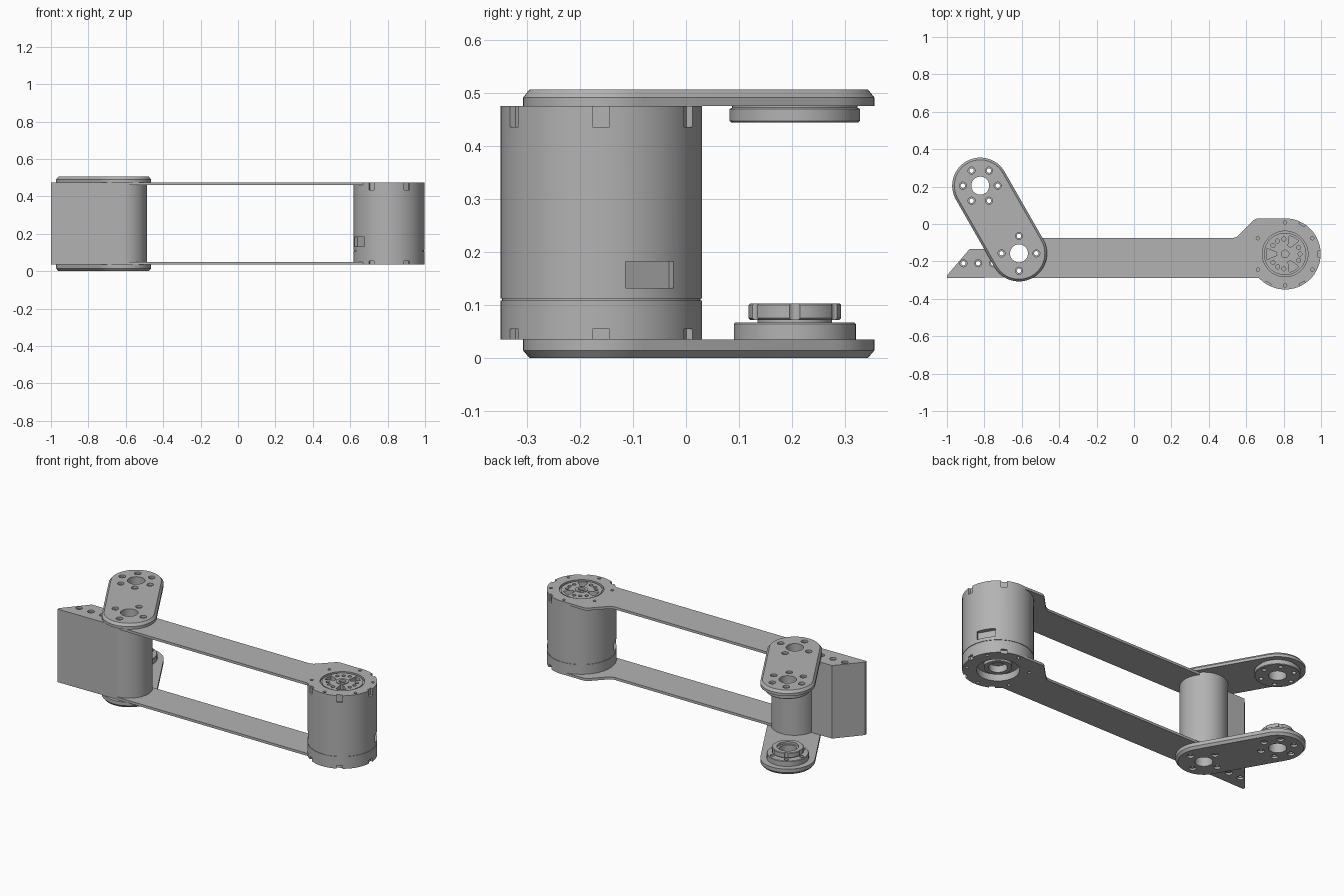
import bpy, bmesh
from math import sin, cos, radians, atan2, pi

cube = bpy.data.objects.get("Cube")
if cube:
    bpy.data.objects.remove(cube, do_unlink=True)

grey = bpy.data.materials.new("machined grey")
grey.use_nodes = True
grey.diffuse_color = (0.45, 0.45, 0.45, 1)
grey.node_tree.nodes["Principled BSDF"].inputs["Base Color"].default_value = (0.45, 0.45, 0.45, 1)

ELBOW = (-0.615, -0.157)
TIP = (-0.822, 0.205)
MOTOR = (0.808, -0.16)
LOW, HIGH = 0.035, 0.475


def arc(c, r, a0, a1, n):
    """Points along an arc, angles in degrees, both ends included."""
    return [(c[0] + r * cos(radians(a0 + (a1 - a0) * i / n)),
             c[1] + r * sin(radians(a0 + (a1 - a0) * i / n))) for i in range(n + 1)]


def loft(bm, rings):
    """Join (outline, z) rings of equal length into a capped solid."""
    rows = [[bm.verts.new((x, y, z)) for x, y in pts] for pts, z in rings]
    n = len(rows[0])
    for a, b in zip(rows, rows[1:]):
        for i in range(n):
            j = (i + 1) % n
            bm.faces.new((a[i], a[j], b[j], b[i]))
    bm.faces.new(rows[0][::-1])
    bm.faces.new(rows[-1])


def lathe(bm, c, profile, n=64):
    loft(bm, [(arc(c, r, 0, 360, n)[:-1], z) for r, z in profile])


def prism(bm, pts, z0, z1):
    loft(bm, [(pts, z0), (pts, z1)])


def capsule(r):
    a = math_dir = atan2(TIP[1] - ELBOW[1], TIP[0] - ELBOW[0]) * 180 / pi
    return arc(TIP, r, a - 90, a + 90, 32) + arc(ELBOW, r, a + 90, a + 270, 32)


def make(name, bm):
    bmesh.ops.recalc_face_normals(bm, faces=bm.faces)
    me = bpy.data.meshes.new(name)
    bm.to_mesh(me)
    bm.free()
    ob = bpy.data.objects.new(name, me)
    bpy.context.collection.objects.link(ob)
    me.materials.append(grey)
    return ob


def activate(ob):
    bpy.ops.object.select_all(action='DESELECT')
    ob.select_set(True)
    bpy.context.view_layer.objects.active = ob


def cut(ob, cutter):
    mod = ob.modifiers.new("cut", 'BOOLEAN')
    mod.operation = 'DIFFERENCE'
    mod.solver = 'EXACT'
    mod.object = cutter
    activate(ob)
    bpy.ops.object.modifier_apply(modifier=mod.name)


def bolt(bm, c, z0, z1):
    """Through hole, counterbored below z0 and above z1."""
    lathe(bm, c, [(.019, -.1), (.019, z0), (.012, z0), (.012, z1), (.019, z1), (.019, .6)], 16)


# Cutter for the joint bores and bolt circles
bm = bmesh.new()
lathe(bm, ELBOW, [(.048, -.1), (.048, .6)], 48)
lathe(bm, TIP, [(.048, -.1), (.048, .09), (.06, .09), (.06, .2), (.048, .2), (.048, .6)], 48)
for p in arc(ELBOW, .093, 0, 270, 3) + arc(TIP, .093, 0, 300, 5):
    bolt(bm, p, .012, .493)
joint_cutter = make("joint_cutter", bm)

# Cutter for the mounting holes in the end block
bm = bmesh.new()
for x in (-.912, -.833, -.754):
    bolt(bm, (x, -.21), .047, .463)
block_cutter = make("block_cutter", bm)

# End block with rounded elbow boss
bm = bmesh.new()
outline = [(-1, -.275), (-1, -.29)] + arc(ELBOW, .128, -90, 170, 48) + [(-.88, -.135)]
prism(bm, outline, LOW, HIGH)
end_block = make("end_block", bm)
cut(end_block, block_cutter)

# Two long arm plates flaring into the motor
plate = [(-.6, -.289), (.666, -.289)] + arc(MOTOR, .188, 223, 90, 32)
plate += [(.665, .03), (.65, .027), (.635, .017), (.567, -.053), (.55, -.068), (.53, -.075), (-.6, -.075)]
plates = []
for name, z0 in (("lower_arm_plate", LOW), ("upper_arm_plate", HIGH - .015)):
    bm = bmesh.new()
    prism(bm, plate, z0, z0 + .015)
    plates.append(make(name, bm))

# Chamfered elbow links
links = []
for name, profile in (("lower_link", [(.138, 0), (.15, .014), (.15, LOW)]),
                      ("upper_link", [(.15, HIGH), (.15, .491), (.138, .506)])):
    bm = bmesh.new()
    loft(bm, [(capsule(r), z) for r, z in profile])
    links.append(make(name, bm))

# Flanges on the link tips
bm = bmesh.new()
lathe(bm, TIP, [(.115, LOW), (.115, .064), (.112, .067), (.07, .067), (.07, .072),
                (.084, .072), (.087, .075), (.087, .1), (.084, .103)])
lower_flange = make("lower_flange", bm)
bm = bmesh.new()
lathe(bm, TIP, [(.12, .444), (.123, .447), (.123, .469), (.118, .472), (.118, HIGH)])
upper_flange = make("upper_flange", bm)

for ob in [end_block, lower_flange, upper_flange] + plates + links:
    cut(ob, joint_cutter)

# Motor housing with seam, bottom recess and top rotor
bm = bmesh.new()
lathe(bm, MOTOR, [(.05, .09), (.05, .05), (.075, .05), (.075, .075), (.115, .075), (.115, LOW),
                  (.19, LOW), (.19, .108), (.187, .108), (.187, .112), (.19, .112), (.19, HIGH),
                  (.122, HIGH), (.122, .462), (.113, .462), (.113, .471), (.035, .471),
                  (.035, HIGH), (.02, HIGH), (.02, .46)], 96)
motor = make("motor_housing", bm)


def radial_box(bm, angle, r0, r1, half, z0, z1):
    c, s = cos(radians(angle)), sin(radians(angle))
    corners = ((r0, -half), (r1, -half), (r1, half), (r0, half))
    prism(bm, [(MOTOR[0] + r * c - t * s, MOTOR[1] + r * s + t * c) for r, t in corners], z0, z1)


# Cutter for rim notches, ports, screw holes and rotor windows
bm = bmesh.new()
for a in (0, 60, 240, 300):
    radial_box(bm, a, .177, .22, .016, .435, .5)
    radial_box(bm, a, .177, .22, .016, 0, .055)
for a in (30, 210):
    radial_box(bm, a, .165, .22, .052, .132, .182)
for p in arc(MOTOR, .168, 30, 330, 5):
    lathe(bm, p, [(.009, .45), (.009, .5)], 12)
    lathe(bm, p, [(.009, 0), (.009, .055)], 12)
for a in (60, 180, 300):
    window = arc(MOTOR, .1, a - 17, a + 17, 8) + arc(MOTOR, .045, a + 10, a - 10, 4)
    prism(bm, window, .44, .5)
    for d in (35, 60, 85):
        p = arc(MOTOR, .08, a + d, a + d, 1)[0]
        lathe(bm, p, [(.011, .45), (.011, .5)], 12)
motor_cutter = make("motor_cutter", bm)
cut(motor, motor_cutter)

for helper in (joint_cutter, block_cutter, motor_cutter):
    bpy.data.objects.remove(helper, do_unlink=True)

# Smooth round walls, keep machined edges crisp
for ob in [motor, end_block, lower_flange, upper_flange] + plates + links:
    activate(ob)
    bpy.ops.object.shade_smooth_by_angle(angle=radians(25))
